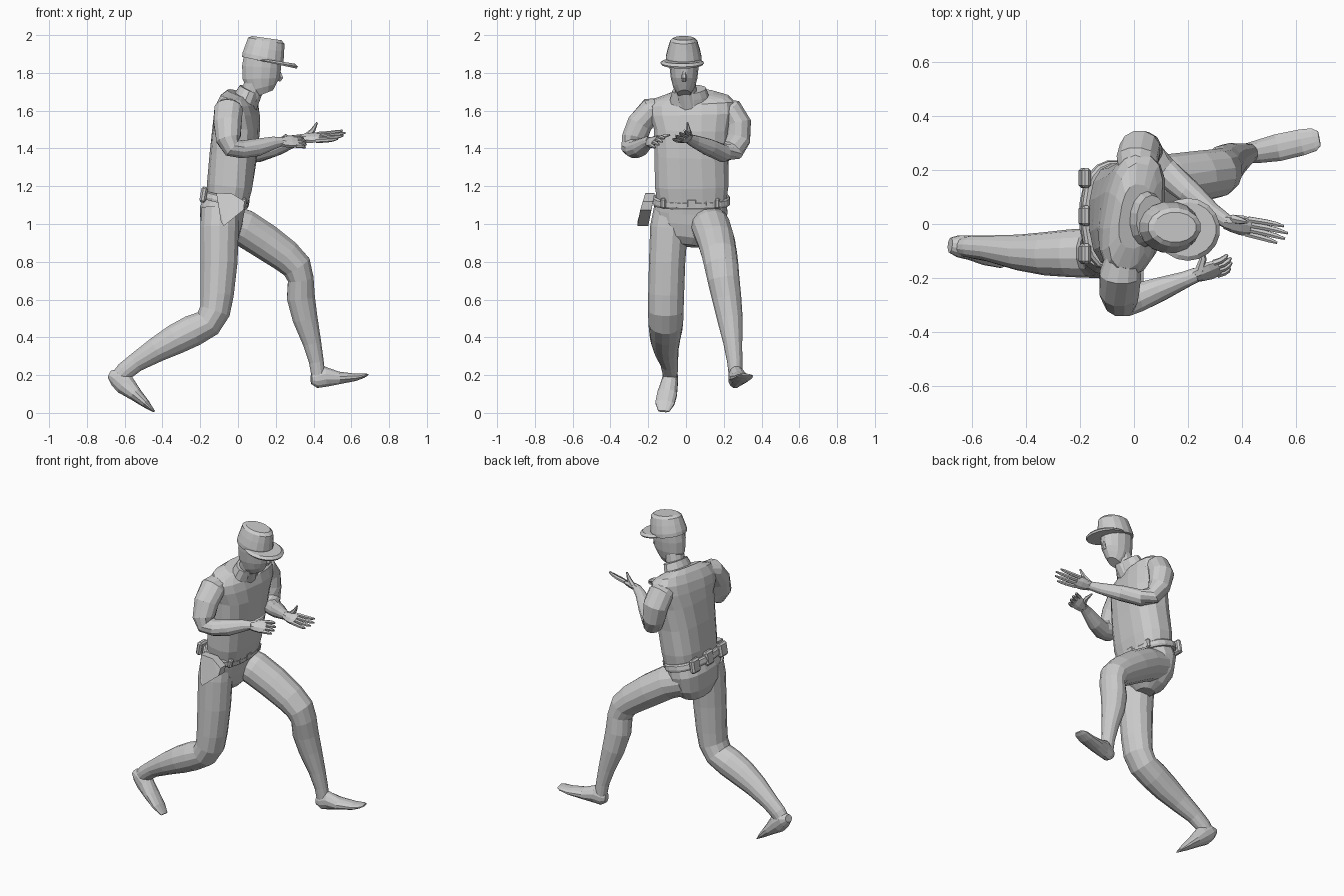
import bpy, bmesh
from math import sin, cos, pi, radians
from mathutils import Vector as V


def add_object(name, bm):
    bmesh.ops.recalc_face_normals(bm, faces=bm.faces)
    me = bpy.data.meshes.new(name)
    bm.to_mesh(me)
    bm.free()
    ob = bpy.data.objects.new(name, me)
    bpy.context.collection.objects.link(ob)
    return ob


def loft(name, rings, n=12, side=(0, 1, 0), p=1.0):
    """Tube through rings (x, y, z, depth radius, side radius[, yaw])."""
    bm = bmesh.new()
    cs = [V(r[:3]) for r in rings]
    power = lambda v: (1 if v > 0 else -1) * abs(v) ** p
    loops = []
    for i, r in enumerate(rings):
        t = V()
        if i > 0:
            t += (cs[i] - cs[i - 1]).normalized()
        if i < len(cs) - 1:
            t += (cs[i + 1] - cs[i]).normalized()
        t.normalize()
        s = V(side)
        if len(r) > 5:
            s = V((sin(radians(r[5])), cos(radians(r[5])), 0))
        s = (s - t * s.dot(t)).normalized()
        d = s.cross(t)
        loops.append([bm.verts.new(cs[i] + d * r[3] * power(cos(a)) + s * r[4] * power(sin(a)))
                      for a in [2 * pi * (k + .5) / n for k in range(n)]])
    for a, b in zip(loops, loops[1:]):
        for k in range(n):
            bm.faces.new((a[k], a[(k + 1) % n], b[(k + 1) % n], b[k]))
    bm.faces.new(loops[0])
    bm.faces.new(loops[-1])
    return add_object(name, bm)


def box(name, c, size, yrot=0, bevel=.008):
    bm = bmesh.new()
    bmesh.ops.create_cube(bm, size=1)
    bmesh.ops.scale(bm, vec=size, verts=bm.verts)
    bmesh.ops.bevel(bm, geom=bm.edges[:], offset=bevel, segments=1, affect='EDGES')
    ob = add_object(name, bm)
    ob.location = c
    ob.rotation_euler[1] = radians(yrot)
    return ob


def hand(label, wrist, direction, across, curl, thumb, flen):
    w, d = V(wrist), V(direction).normalized()
    a = V(across)
    a = (a - d * a.dot(d)).normalized()
    palm = [(0, .022, .027), (.03, .022, .036), (.065, .02, .042), (.1, .013, .038)]
    loft(label + "_palm", [(*(w + d * u), t, s) for u, t, s in palm], 8, a)
    for i in range(4):
        k = i - 1.5
        f = (d + a * k * .04).normalized()
        L = flen * (.82, 1, 1.05, .92)[i]
        p0 = w + d * .085 + a * k * .021
        p1 = p0 + f * L * .5
        p2 = p1 + (f + V(curl) * .5).normalized() * L * .3
        p3 = p2 + (f + V(curl)).normalized() * L * .25
        loft(f"{label}_finger_{i + 1}", [(*p0, .013, .012), (*p1, .012, .011),
                                         (*p2, .010, .010), (*p3, .005, .005)], 6, a)
    t0 = w + d * .03 + a * .02
    t1 = t0 + (V(thumb) + d * .4).normalized() * .045
    t2 = t1 + V(thumb).normalized() * .045
    loft(label + "_thumb", [(*t0, .018, .018), (*t1, .013, .013), (*t2, .005, .005)], 6, d)


# Shirt, twisted so the left shoulder leads
loft("shirt", [
    (-.055, .032, 1.12, .112, .185, 0), (-.045, .03, 1.2, .122, .197, 0),
    (-.025, .03, 1.36, .125, .198, 3), (-.01, .035, 1.5, .122, .205, 6),
    (-.006, .035, 1.58, .114, .228, 9), (-.006, .032, 1.635, .1, .23, 10),
    (-.004, .03, 1.67, .078, .198, 10), (.004, .028, 1.69, .06, .12, 8)], 16, p=.75)
loft("collar", [(.035, .02, 1.645, .07, .108), (.05, .02, 1.68, .066, .1),
                (.064, .017, 1.712, .06, .09)], 14)

# Head and neck
loft("neck", [(.045, .015, 1.63, .06, .065), (.075, 0, 1.7, .056, .058),
              (.1, -.01, 1.78, .06, .06)], 12)
loft("head", [(.14, -.01, 1.69, .05, .036), (.127, -.01, 1.722, .08, .057),
              (.122, -.01, 1.77, .1, .07), (.125, -.01, 1.83, .106, .077),
              (.13, -.01, 1.9, .1, .08)], 14)
loft("nose", [(.215, -.01, 1.815, .008, .007), (.226, -.01, 1.775, .016, .015),
              (.215, -.01, 1.757, .01, .012)], 6)

# Cap with a drooping visor
loft("cap_crown", [(.128, -.012, 1.862, .112, .096), (.133, -.012, 1.885, .113, .096),
                   (.142, -.012, 1.93, .106, .085), (.15, -.012, 1.97, .1, .072),
                   (.152, -.012, 1.984, .08, .056)], 16)
loft("cap_visor", [(.197, -.02, 1.847, .118, .112), (.1985, -.02, 1.854, .122, .116),
                   (.200, -.02, 1.864, .105, .1)], 18)

# Arms and hands
loft("right_arm", [
    (-.045, -.12, 1.62, .062, .05), (-.05, -.185, 1.603, .078, .068),
    (-.055, -.245, 1.53, .076, .07), (-.05, -.275, 1.45, .068, .068),
    (-.03, -.278, 1.405, .056, .065), (.02, -.27, 1.395, .048, .055),
    (.1, -.24, 1.405, .048, .045), (.19, -.205, 1.43, .034, .031),
    (.23, -.188, 1.436, .024, .028)])
loft("left_arm", [
    (.01, .17, 1.62, .062, .05), (.012, .24, 1.597, .078, .068),
    (.022, .278, 1.53, .077, .07), (.036, .275, 1.45, .068, .068),
    (.06, .243, 1.39, .054, .065), (.11, .195, 1.375, .048, .056),
    (.2, .122, 1.405, .046, .046), (.29, .045, 1.437, .034, .032),
    (.345, .008, 1.453, .024, .026)])
hand("right_hand", (.22, -.192, 1.435), (.93, .3, .02), (-.1, .6, .6),
     (-.2, .5, -.5), (-.1, .9, .25), .065)
hand("left_hand", (.335, .008, 1.453), (.97, -.2, .06), (.1, .7, .45),
     (0, -.1, .15), (.45, -.1, .85), .14)

# Trousers
loft("trouser_seat", [
    (-.062, .03, 1.14, .112, .185), (-.085, .028, 1.07, .12, .195),
    (-.088, .022, .99, .112, .18), (-.08, .012, .92, .085, .13),
    (-.075, .008, .885, .045, .07)], 16, p=.85)
loft("right_leg", [
    (-.095, -.075, 1.08, .1, .095), (-.098, -.09, .98, .104, .1),
    (-.1, -.1, .8, .1, .096), (-.11, -.105, .63, .09, .095),
    (-.122, -.107, .54, .084, .094), (-.16, -.107, .475, .08, .092),
    (-.24, -.108, .435, .086, .088), (-.33, -.11, .39, .082, .08),
    (-.43, -.105, .335, .068, .066), (-.54, -.09, .267, .052, .048),
    (-.6, -.085, .22, .05, .042), (-.635, -.083, .18, .045, .036)], 14)
loft("left_leg", [
    (-.08, .115, 1.02, .095, .1), (.03, .135, .98, .1, .104),
    (.14, .16, .91, .098, .1), (.25, .178, .832, .09, .094),
    (.31, .188, .775, .082, .09), (.332, .198, .71, .07, .085),
    (.333, .215, .61, .076, .078), (.355, .232, .5, .068, .068),
    (.392, .248, .37, .05, .05), (.415, .258, .27, .04, .04),
    (.425, .262, .2, .038, .036)], 14)

# Feet
loft("right_foot", [
    (-.68, -.078, .205, .022, .028), (-.645, -.082, .19, .05, .042),
    (-.6, -.088, .152, .058, .046), (-.545, -.1, .1, .038, .054),
    (-.49, -.112, .05, .023, .052), (-.445, -.118, .008, .006, .03)], 12)
loft("left_foot", [
    (.388, .256, .18, .028, .026), (.415, .26, .18, .05, .038),
    (.46, .268, .192, .056, .044), (.53, .282, .185, .035, .052),
    (.62, .302, .188, .02, .05), (.665, .312, .197, .012, .044),
    (.685, .316, .202, .005, .028)], 12)

# Belt, lower at the front, with buckle and pouches
loft("belt", [(-.075, .03, 1.105, .123, .203), (-.072, .03, 1.117, .13, .206),
              (-.066, .03, 1.14, .128, .203), (-.064, .03, 1.148, .118, .195)], 20, p=.8)
box("buckle", (.048, .03, 1.11), (.022, .055, .05), 12)
for i, y in enumerate((-.12, -.045, .1, .165)):
    box(f"belt_loop_{i + 1}", (.038 if i in (1, 2) else .03, y, 1.11), (.028, .03, .055), 10)
for i, y in enumerate((-.11, .03, .17)):
    box(f"back_pouch_{i + 1}", (-.182, y, 1.155), (.034, .075, .085), 10, .01)

# Holster: wedge profile with its outer side leaning away from the hip
bm = bmesh.new()
prof = [(-.115, 1.165), (-.03, 1.16), (.035, 1.12), (.03, 1.075), (-.075, .99), (-.09, 1.01)]
lean = lambda z: -.215 - .3 * (1.165 - z)
inner = [bm.verts.new((x, -.165 - .2 * (1.165 - z), z)) for x, z in prof]
outer = [bm.verts.new((x, max(lean(z), -.258), z)) for x, z in prof]
bm.faces.new(inner)
bm.faces.new(outer)
for k in range(6):
    bm.faces.new((inner[k], inner[(k + 1) % 6], outer[(k + 1) % 6], outer[k]))
bmesh.ops.triangulate(bm, faces=bm.faces[:])
add_object("holster", bm)
